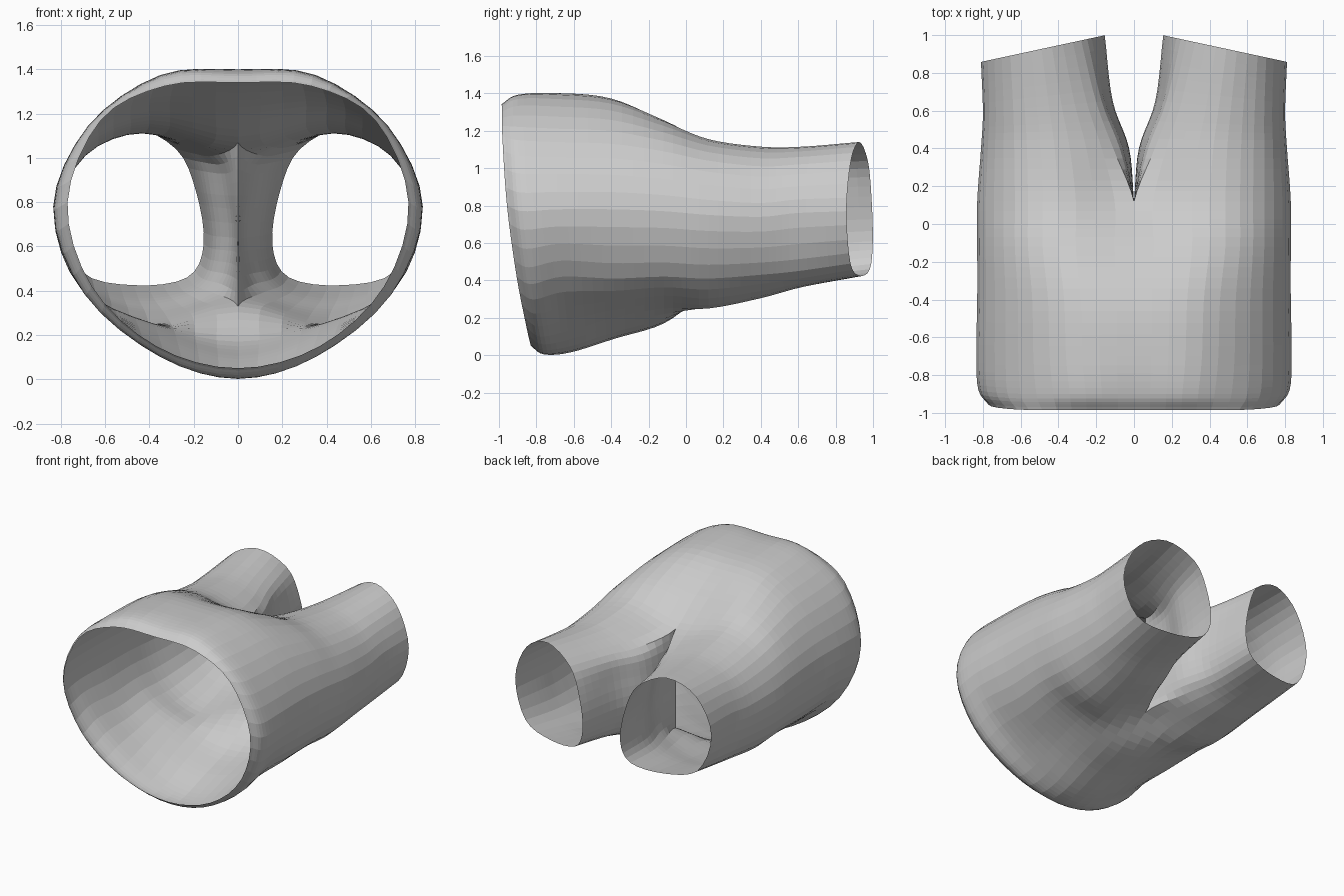
import bpy, bmesh
from mathutils import Vector

if "Cube" in bpy.data.objects:
    bpy.data.objects.remove(bpy.data.objects["Cube"])

# Half cross-sections (x, z) from top centre, round the hip, to bottom centre; keyed by y
TRUNK = [
    (-0.985, [(0, 1.34), (.33, 1.325), (.62, 1.17), (.77, .80), (.66, .42), (.37, .15), (0, .05)]),
    (-0.90, [(0, 1.385), (.34, 1.37), (.67, 1.15), (.825, .77), (.69, .38), (.35, .10), (0, .005)]),
    (-0.70, [(0, 1.40), (.36, 1.37), (.68, 1.14), (.835, .78), (.70, .42), (.34, .13), (0, .015)]),
    (-0.40, [(0, 1.37), (.37, 1.345), (.68, 1.13), (.83, .78), (.70, .41), (.36, .20), (0, .09)]),
    (-0.12, [(0, 1.23), (.40, 1.25), (.69, 1.09), (.83, .77), (.71, .42), (.38, .25), (0, .17)]),
    (0.12, [(0, 1.07), (.40, 1.155), (.69, 1.04), (.83, .75), (.71, .41), (.40, .25), (0, .33)]),
]
# Leg sections: the same outer points, then two inner-thigh points going back up
LEGS = [
    (0.40, [(.11, 1.01), (.42, 1.115), (.69, 1.01), (.81, .74), (.70, .43), (.42, .305), (.11, .39),
            (.03, .58), (.045, .83)]),
    (0.65, [(.20, 1.02), (.45, 1.115), (.69, 1.02), (.80, .76), (.70, .45), (.45, .365), (.19, .42),
            (.115, .59), (.14, .84)]),
    (1.00, [(.28, 1.04), (.49, 1.14), (.70, 1.04), (.81, .77), (.71, .49), (.47, .425), (.23, .46),
            (.155, .61), (.19, .85)]),
]
CROTCH = [(0, .57), (0, .83)]
SUB_ROUND, SUB_LONG = 4, 5


def spline(pts, steps, before, after):
    """Catmull-Rom through pts, with a guide point at either end."""
    p = [before] + pts + [after]
    out = []
    for i in range(1, len(p) - 2):
        a, b, c, d = p[i - 1:i + 3]
        for s in range(steps):
            t = s / steps
            out.append(0.5 * (2 * b + (c - a) * t + (2 * a - 5 * b + 4 * c - d) * t * t
                              + (3 * b - a - 3 * c + d) * t ** 3))
    return out + [pts[-1].copy()]


def place(y, x, z):
    """Slant the waist opening and the leg hems."""
    if y < 0:
        y += y * y * 0.16 * max(0, (1.35 - z) / 1.3) ** 2
    y -= 0.215 * (x - 0.15) * max(0, (y - 0.4) / 0.6)
    return Vector((x, y, z))


def flip(v):
    return Vector((-v.x, v.y, v.z))


outer, inner = [], []
for y, prof in TRUNK:
    p = [place(y, *q) for q in prof]
    outer.append(spline(p, SUB_ROUND, flip(p[1]), flip(p[-2])))
crotch_arc = [TRUNK[-1][1][-1]] + CROTCH + [TRUNK[-1][1][0]]
p = [place(TRUNK[-1][0], *q) for q in crotch_arc]
inner.append(spline(p, SUB_ROUND, p[0] * 2 - p[1], p[-1] * 2 - p[-2]))
for y, prof in LEGS:
    p = [place(y, *q) for q in prof]
    outer.append(spline(p[:7], SUB_ROUND, p[8], p[7]))
    inner.append(spline(p[6:] + [p[0]], SUB_ROUND, p[5], p[1]))


def loft(rows):
    """Smooth lengthwise curves through matching points of every section."""
    cols = [spline(list(c), SUB_LONG, c[0] * 2 - c[1], c[-1] * 2 - c[-2]) for c in zip(*rows)]
    return [list(r) for r in zip(*cols)]


outer_rows, inner_rows = loft(outer), loft(inner)
split = (len(TRUNK) - 1) * SUB_LONG
for i, row in enumerate(outer_rows):
    if i <= split:                       # trunk centre line stays on the mirror plane
        row[0].x = row[-1].x = 0
    else:                                # inner thigh meets the outer leg exactly
        inner_rows[i - split][0] = row[-1].copy()
        inner_rows[i - split][-1] = row[0].copy()

bm = bmesh.new()
for rows, rev in ((outer_rows, False), (inner_rows, False)):
    grid = [[bm.verts.new((max(v.x, 0), v.y, v.z)) for v in r] for r in rows]
    for a, b in zip(grid, grid[1:]):
        for j in range(len(a) - 1):
            bm.faces.new((a[j], b[j], b[j + 1], a[j + 1]))
bmesh.ops.remove_doubles(bm, verts=bm.verts, dist=0.0005)
bmesh.ops.recalc_face_normals(bm, faces=bm.faces)
# make the cloth face outward: the hip side must point to +x
hip = max(bm.faces, key=lambda f: f.calc_center_median().x)
if hip.normal.x < 0:
    bmesh.ops.reverse_faces(bm, faces=bm.faces)

mesh = bpy.data.meshes.new("shorts")
bm.to_mesh(mesh)
bm.free()
shorts = bpy.data.objects.new("shorts", mesh)
bpy.context.collection.objects.link(shorts)
mirror = shorts.modifiers.new("left_half", 'MIRROR')
mirror.merge_threshold = 0.0005
